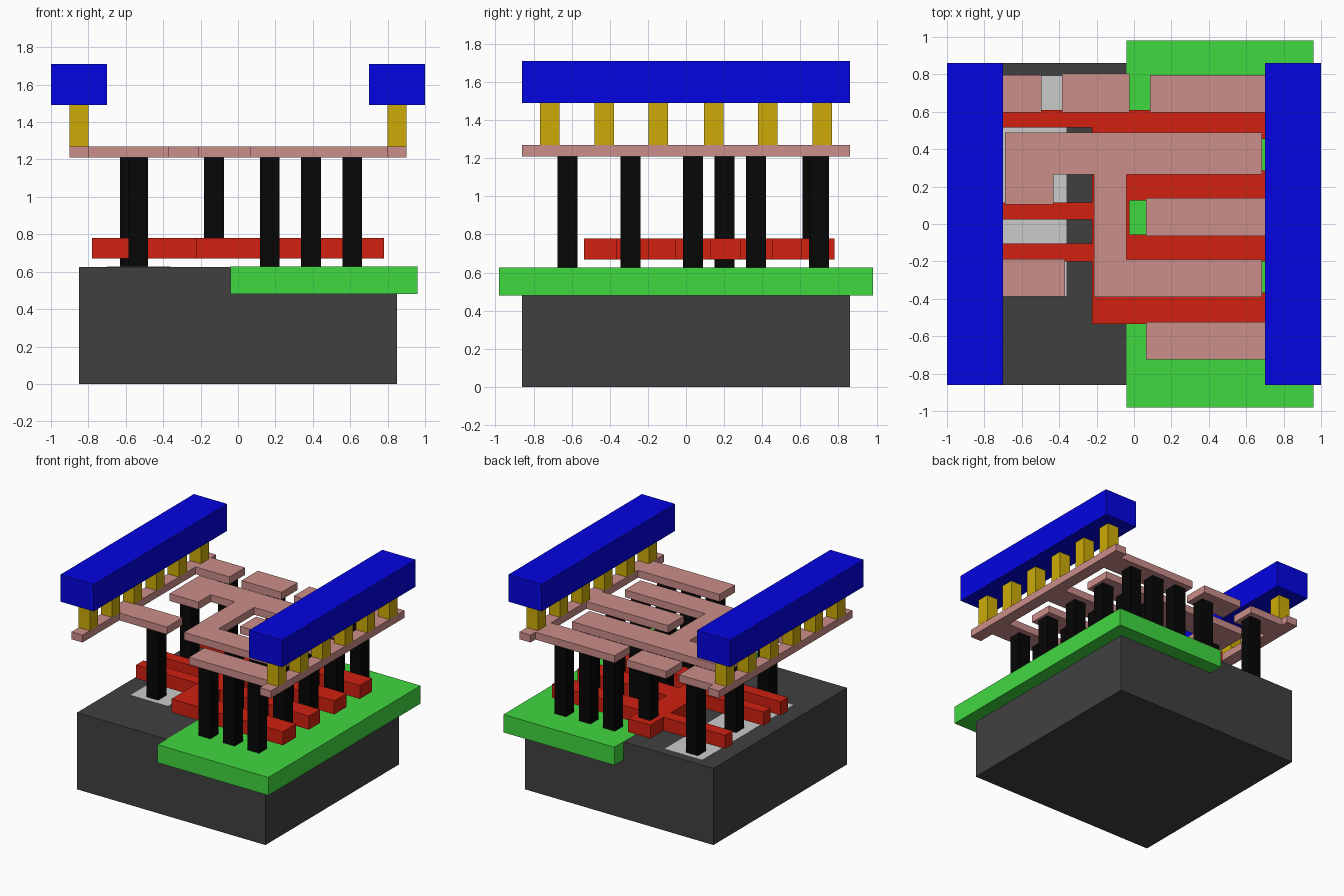
import bpy, bmesh

if "Cube" in bpy.data.objects:
    bpy.data.objects.remove(bpy.data.objects["Cube"])


def paint(name, r, g, b):
    mat = bpy.data.materials.new(name)
    mat.diffuse_color = [(c / 255) ** 2.2 for c in (r, g, b)] + [1]
    mat.use_nodes = True
    mat.node_tree.nodes["Principled BSDF"].inputs["Base Color"].default_value = mat.diffuse_color
    return mat


DARK = paint("dark_silicon", 66, 66, 66)
GREEN = paint("green", 66, 215, 66)
RED = paint("red", 208, 38, 24)
BLACK = paint("black", 14, 14, 14)
PINK = paint("pink", 202, 140, 137)
GOLD = paint("gold", 204, 170, 16)
BLUE = paint("blue", 12, 12, 225)


def prism(name, pts, z0, z1, mat=None):
    """Extrude a flat outline from z0 up to z1."""
    clean = [p for i, p in enumerate(pts) if p != pts[i - 1]]
    bm = bmesh.new()
    base = bm.faces.new([bm.verts.new((x, y, z0)) for x, y in clean])
    top = bmesh.ops.extrude_face_region(bm, geom=[base], use_keep_orig=True)
    verts = [v for v in top["geom"] if isinstance(v, bmesh.types.BMVert)]
    bmesh.ops.translate(bm, verts=verts, vec=(0, 0, z1 - z0))
    bmesh.ops.recalc_face_normals(bm, faces=bm.faces[:])
    mesh = bpy.data.meshes.new(name)
    bm.to_mesh(mesh)
    bm.free()
    if mat:
        mesh.materials.append(mat)
    obj = bpy.data.objects.new(name, mesh)
    bpy.context.collection.objects.link(obj)
    return obj


def box(name, x0, x1, y0, y1, z0, z1, mat=None):
    return prism(name, [(x0, y0), (x1, y0), (x1, y1), (x0, y1)], z0, z1, mat)


def post(name, x, y, z0, z1, mat, r=0.0525):
    return box(name, x - r, x + r, y - r, y + r, z0, z1, mat)


def comb_edge(x, y0, y1, fingers):
    """Upward edge at x with (tip, low, high) fingers sticking out of it."""
    pts = [(x, y0)]
    for tip, lo, hi in fingers:
        pts += [(x, lo), (tip, lo), (tip, hi), (x, hi)]
    return pts + [(x, y1)]


TOP = 0.625      # silicon surface
M0, M1 = 1.21, 1.27   # lower metal layer

# Silicon base, well and diffusion (a hair proud to avoid coplanar faces)
box("substrate", -0.85, 0.85, -0.86, 0.86, 0, TOP, DARK)
box("well", -0.04, 0.96, -0.98, 0.98, 0.48, TOP + 0.0015, GREEN)
box("left_diffusion", -0.70, -0.36, -0.385, 0.79, 0.55, TOP + 0.0015)

# Gate layer: spine with fingers on both sides
right = comb_edge(-0.025, -0.535, 0.78, [(0.78, -0.535, -0.365), (0.78, -0.2, -0.055),
                                         (0.78, 0.125, 0.285), (0.78, 0.455, 0.61)])
left = comb_edge(-0.225, -0.535, 0.78, [(-0.78, -0.2, -0.105), (-0.78, 0.025, 0.115),
                                        (-0.78, 0.515, 0.61)])
prism("gate_comb", right + left[::-1], 0.67, 0.78, RED)

# Contact posts
for y in (-0.622, -0.29, 0.037, 0.367, 0.697):
    for x in (0.17, 0.39, 0.61):
        post("right_contact", x, y, TOP, M0, BLACK)
for x, y in ((-0.578, 0.697), (-0.578, 0.203), (-0.533, -0.29)):
    post("left_contact", x, y, TOP, M0, BLACK)
post("gate_contact", -0.128, 0.665, 0.78, M0, BLACK)

# Lower metal: two supply combs, the output track and the input pad
prism("right_supply_comb",
      comb_edge(0.8, -0.86, 0.86, [(0.065, -0.725, -0.525), (0.065, -0.065, 0.14),
                                   (0.085, 0.597, 0.797)]) + [(0.9, 0.86), (0.9, -0.86)],
      M0, M1, PINK)
prism("left_supply_comb",
      comb_edge(-0.8, -0.86, 0.86, [(-0.37, -0.387, -0.187), (-0.495, 0.597, 0.797)])
      + [(-0.9, 0.86), (-0.9, -0.86)], M0, M1, PINK)
prism("output_track",
      [(-0.69, 0.105), (-0.43, 0.105), (-0.43, 0.265), (-0.215, 0.265), (-0.215, -0.39),
       (0.685, -0.39), (0.685, -0.19), (-0.04, -0.19), (-0.04, 0.265), (0.685, 0.265),
       (0.685, 0.49), (-0.69, 0.49)], M0, M1, PINK)
box("input_pad", -0.385, -0.025, 0.597, 0.805, M0, M1, PINK)

# Vias and top power rails on both sides
for s, side in ((-1, "left"), (1, "right")):
    for y in (-0.715, -0.43, -0.145, 0.145, 0.43, 0.715):
        post(side + "_via", s * 0.85, y, M1, 1.49, GOLD, 0.051)
    box(side + "_power_rail", s * 0.85 - 0.15, s * 0.85 + 0.15, -0.86, 0.86, 1.49, 1.71, BLUE)
